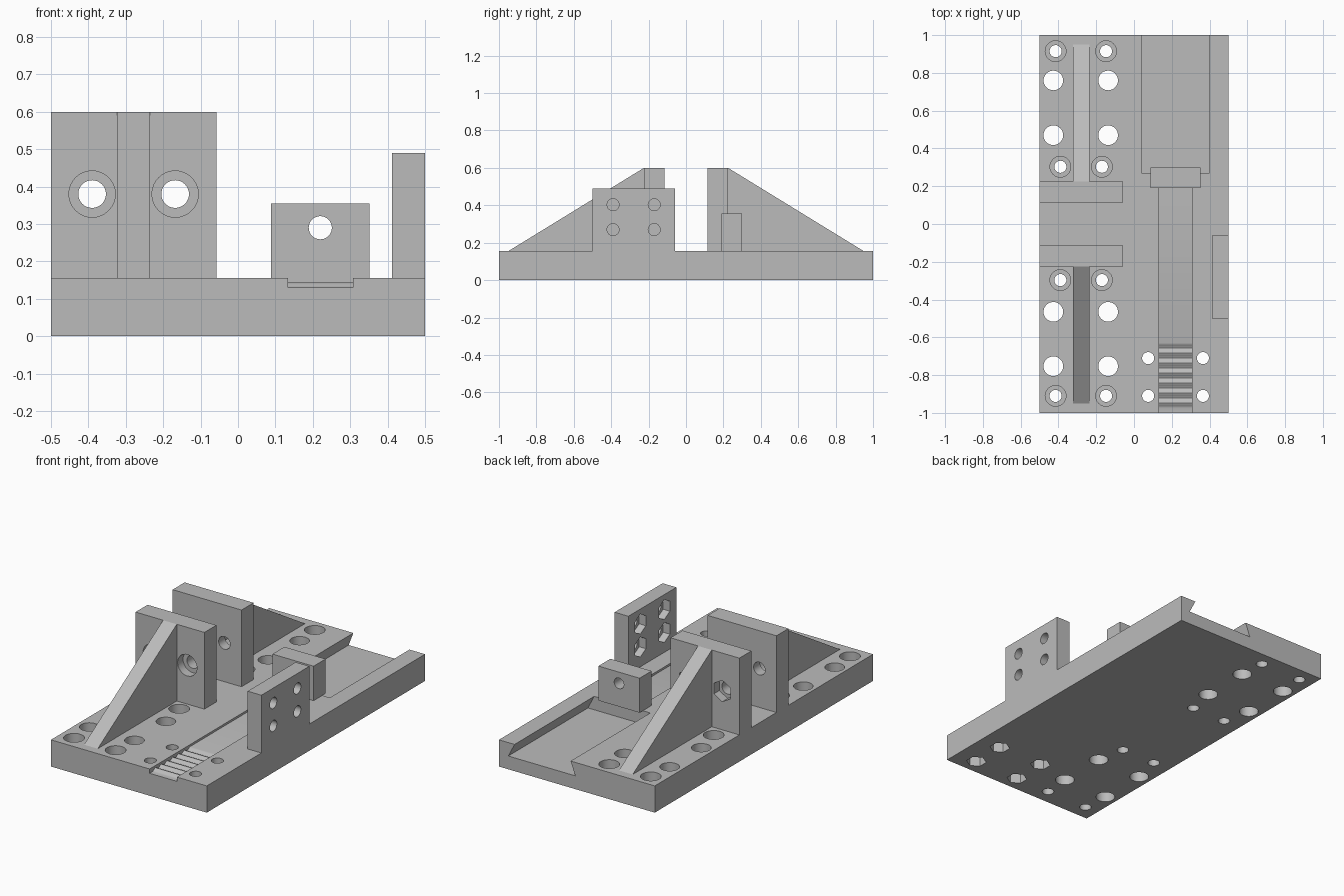
import bpy
import bmesh
from math import cos, sin, pi, radians

cube = bpy.data.objects.get("Cube")
if cube:
    bpy.data.objects.remove(cube, do_unlink=True)

grey = bpy.data.materials.new("plain grey")
grey.use_nodes = True
COLOUR = (0.5, 0.5, 0.5, 1)
grey.diffuse_color = COLOUR
grey.node_tree.nodes["Principled BSDF"].inputs["Base Color"].default_value = COLOUR

PLACE = {"x": lambda a, b, t: (t, a, b),
         "y": lambda a, b, t: (a, t, b),
         "z": lambda a, b, t: (a, b, t)}


def solid(name, outlines, axis, lo, hi):
    """One object made of outlines extruded along an axis."""
    bm = bmesh.new()
    for pts in outlines:
        face = bm.faces.new([bm.verts.new(PLACE[axis](a, b, lo)) for a, b in pts])
        out = bmesh.ops.extrude_face_region(bm, geom=[face])
        for v in out["geom"]:
            if isinstance(v, bmesh.types.BMVert):
                v.co["xyz".index(axis)] = hi
    bmesh.ops.recalc_face_normals(bm, faces=bm.faces)
    mesh = bpy.data.meshes.new(name)
    bm.to_mesh(mesh)
    bm.free()
    mesh.materials.append(grey)
    obj = bpy.data.objects.new(name, mesh)
    bpy.context.collection.objects.link(obj)
    return obj


def rect(a0, a1, b0, b1):
    return [(a0, b0), (a1, b0), (a1, b1), (a0, b1)]


def rings(centres, r, sides=32):
    """Regular polygons with a corner pointing up."""
    return [[(a + r * sin(2 * pi * i / sides), b + r * cos(2 * pi * i / sides))
             for i in range(sides)] for a, b in centres]


def cut(obj, outlines, axis, lo, hi):
    cutter = solid("cutter", outlines, axis, lo, hi)
    cutter.hide_render = True
    mod = obj.modifiers.new("cut", "BOOLEAN")
    mod.operation, mod.solver, mod.object = "DIFFERENCE", "EXACT", cutter
    bpy.context.view_layer.objects.active = obj
    bpy.ops.object.modifier_apply(modifier=mod.name)
    bpy.data.objects.remove(cutter, do_unlink=True)


def grid(xs, ys):
    return [(x, y) for x in xs for y in ys]


TOP = 0.155
parts = []

# Base plate with dovetail slot at the back
base = solid("base_plate", [rect(-0.5, 0.5, -1, 1)], "z", 0, TOP)
dovetail = [(0.01, 0.077), (0.44, 0.077), (0.40, TOP), (0.40, 0.2),
            (0.04, 0.2), (0.04, TOP)]
cut(base, [dovetail], "y", 0.27, 1.1)

# Shallow channel ending in a toothed rack at the front
TEETH, STEPS = 7, 8
rack = [(-0.63 - 0.37 * i / (TEETH * STEPS), 0.1365 + 0.0065 * cos(2 * pi * i / STEPS))
        for i in range(TEETH * STEPS - STEPS // 2 + 1)]
channel = [(0.19, 0.2), (0.19, 0.143)] + rack + [(-1.05, 0.13), (-1.05, 0.2)]
cut(base, [channel], "x", 0.133, 0.308)

# Base holes: counterbored, wide, and small with nut pockets underneath
bolts = grid((-0.415, -0.148), (-0.91, 0.915)) + grid((-0.39, -0.17), (-0.297, 0.303))
wide = grid((-0.427, -0.137), (-0.753, -0.465, 0.47, 0.76))
small = grid((0.075, 0.365), (-0.91, -0.71))
cut(base, rings(bolts + small, 0.032) + rings(wide, 0.052), "z", -0.1, 0.3)
cut(base, rings(bolts, 0.055), "z", 0.085, 0.3)
cut(base, rings(small, 0.055, 6), "z", -0.1, 0.06)
parts.append(base)

# Pair of upright plates, each with a sloping gusset
plate_holes = [(-0.39, 0.38), (-0.168, 0.38)]
for side, name, sides in ((-1, "front", 32), (1, "back", 6)):
    lo, hi = sorted((side * 0.115, side * 0.225))
    plate = solid(name + "_upright_plate", [rect(-0.5, -0.058, TOP, 0.6)], "y", lo, hi)
    cut(plate, rings(plate_holes, 0.037), "y", -0.5, 0.5)
    lo, hi = sorted((side * 0.175, side * 0.4))
    cut(plate, rings(plate_holes, 0.062, sides), "y", lo, hi)
    slope = [(side * 0.225, TOP), (side * 0.95, TOP), (side * 0.225, 0.6)]
    parts += [plate, solid(name + "_gusset", [slope], "x", -0.323, -0.235)]

# Bored stop block at the end of the channel
block = solid("stop_block", [rect(0.088, 0.352, TOP, 0.355)], "y", 0.19, 0.3)
cut(block, rings([(0.22, 0.29)], 0.031), "y", 0, 0.5)
parts.append(block)

# Side plate with nut pockets on its inner face
side_plate = solid("side_plate", [rect(-0.5, -0.06, TOP, 0.49)], "x", 0.412, 0.5)
side_holes = grid((-0.39, -0.17), (0.27, 0.403))
cut(side_plate, rings(side_holes, 0.032), "x", 0.3, 0.6)
cut(side_plate, rings(side_holes, 0.058, 6), "x", 0.3, 0.455)
parts.append(side_plate)

# Smooth the bores, keep the machined edges crisp
bpy.ops.object.select_all(action="DESELECT")
for part in parts:
    part.select_set(True)
bpy.context.view_layer.objects.active = base
bpy.ops.object.shade_smooth_by_angle(angle=radians(30))
